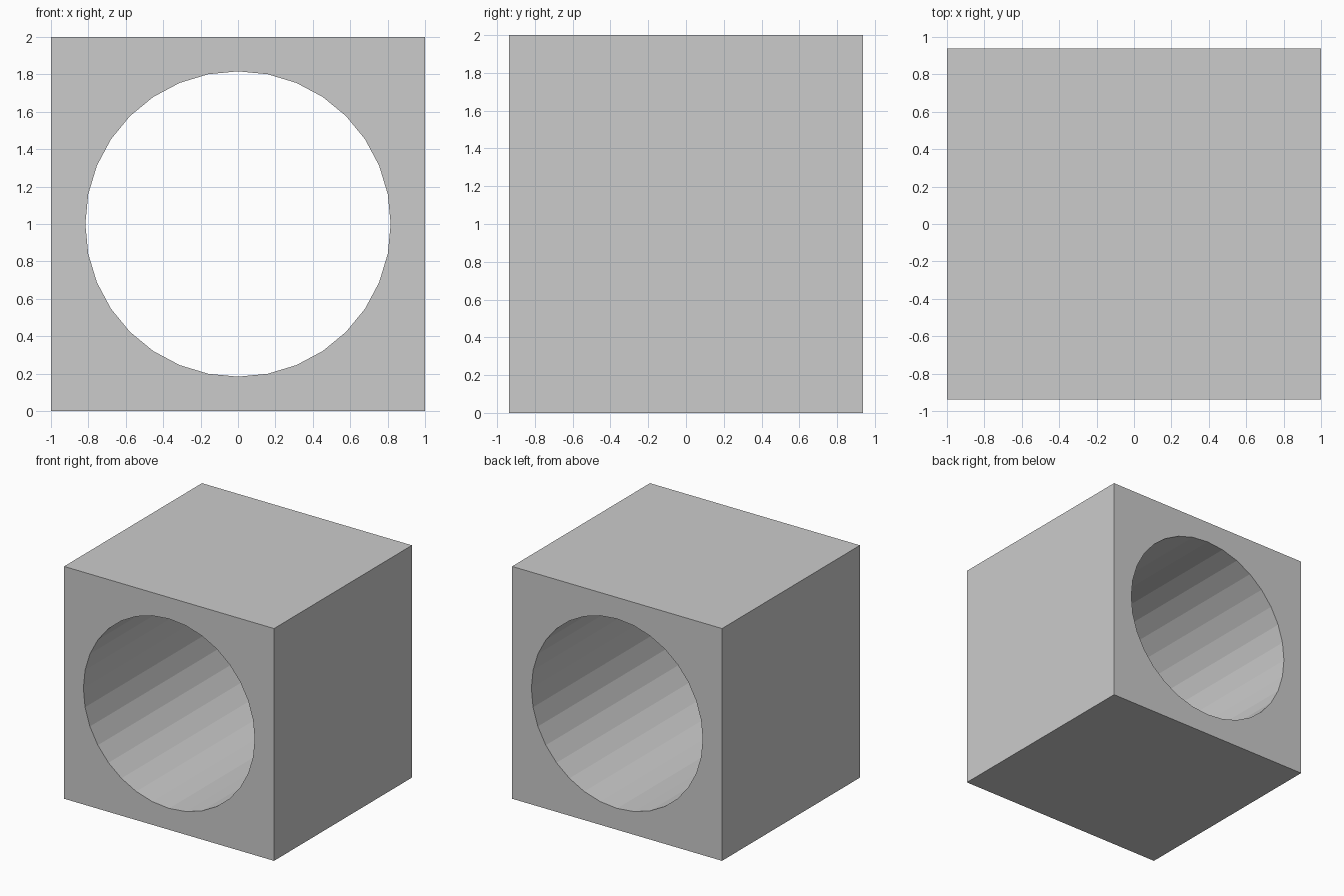
import bpy
from math import radians

if "Cube" in bpy.data.objects:
    bpy.data.objects.remove(bpy.data.objects["Cube"])

WIDTH, DEPTH, HEIGHT = 2.0, 1.876, 2.0
BORE_RADIUS, BORE_SIDES = 0.816, 32

# Solid block
bpy.ops.mesh.primitive_cube_add(size=1, location=(0, 0, HEIGHT / 2))
block = bpy.context.object
block.name = "bored_block"
block.scale = (WIDTH, DEPTH, HEIGHT)
bpy.ops.object.transform_apply(location=False, rotation=False, scale=True)

# Round bore running front to back
bpy.ops.mesh.primitive_cylinder_add(
    vertices=BORE_SIDES, radius=BORE_RADIUS, depth=DEPTH * 1.5,
    location=(0, 0, HEIGHT / 2), rotation=(radians(90), 0, 0))
cutter = bpy.context.object
cutter.name = "bore_cutter"
cutter.hide_render = True
cutter.display_type = 'WIRE'

# Cut the bore and bake it in, then drop the cutter
cut = block.modifiers.new("bore", 'BOOLEAN')
cut.operation = 'DIFFERENCE'
cut.solver = 'EXACT'
cut.object = cutter
bpy.ops.object.select_all(action='DESELECT')
block.select_set(True)
bpy.context.view_layer.objects.active = block
bpy.ops.object.modifier_apply(modifier=cut.name)
bpy.data.objects.remove(cutter, do_unlink=True)
